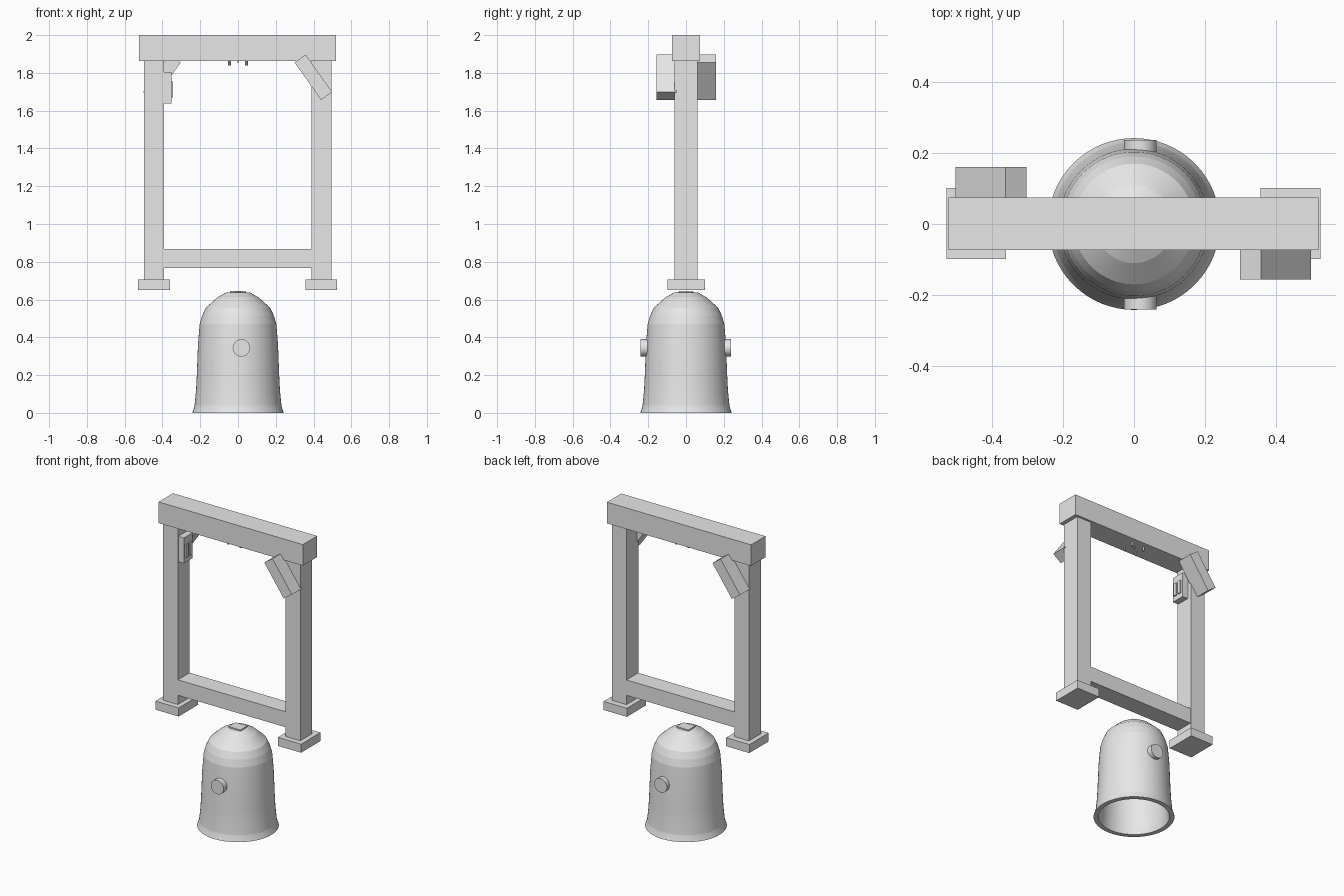
import bpy, bmesh, math
from mathutils import Matrix, Vector

if "Cube" in bpy.data.objects:
    bpy.data.objects.remove(bpy.data.objects["Cube"])

grey = bpy.data.materials.new("light grey")
grey.diffuse_color = (0.8, 0.8, 0.8, 1)
grey.use_nodes = True
grey.node_tree.nodes["Principled BSDF"].inputs["Base Color"].default_value = grey.diffuse_color


def finish(bm, name, smooth=None):
    bmesh.ops.recalc_face_normals(bm, faces=bm.faces)
    me = bpy.data.meshes.new(name)
    bm.to_mesh(me)
    bm.free()
    me.materials.append(grey)
    ob = bpy.data.objects.new(name, me)
    bpy.context.collection.objects.link(ob)
    if smooth:
        bpy.ops.object.select_all(action='DESELECT')
        ob.select_set(True)
        bpy.context.view_layer.objects.active = ob
        bpy.ops.object.shade_smooth_by_angle(angle=math.radians(smooth))
    return ob


def box(name, lo, hi, tilt=0):
    """Box between two corners, tilted about its own centre around y."""
    lo, hi = Vector(lo), Vector(hi)
    bm = bmesh.new()
    m = (Matrix.Translation((lo + hi) / 2) @ Matrix.Rotation(tilt, 4, 'Y')
         @ Matrix.Diagonal((*(hi - lo), 1)))
    bmesh.ops.create_cube(bm, size=1, matrix=m)
    return finish(bm, name)


def cylinder(name, centre, radius, depth, axis='Z', segs=32):
    bm = bmesh.new()
    rot = Matrix.Rotation(math.pi / 2, 4, 'X') if axis == 'Y' else Matrix()
    bmesh.ops.create_cone(bm, cap_ends=True, segments=segs, radius1=radius,
                          radius2=radius, depth=depth,
                          matrix=Matrix.Translation(centre) @ rot)
    return finish(bm, name, 30)


def lathe(name, profile, segs=64):
    bm = bmesh.new()
    vs = [bm.verts.new((r, 0, z)) for r, z in profile]
    es = [bm.edges.new(p) for p in zip(vs, vs[1:])]
    bmesh.ops.spin(bm, geom=vs + es, cent=(0, 0, 0), axis=(0, 0, 1),
                   angle=2 * math.pi, steps=segs)
    bmesh.ops.remove_doubles(bm, verts=bm.verts, dist=0.0005)
    return finish(bm, name, 6)


# Timber frame
CX, CY = -0.002, 0.002
box("top_beam", (-0.523, -0.073, 1.862), (0.52, 0.075, 2.0))
box("lower_beam", (-0.40, -0.061, 0.766), (0.395, 0.06, 0.867))
for side, s in (("left", -1), ("right", 1)):
    x = CX + s * 0.443
    box(side + "_post", (x - 0.053, -0.062, 0.70), (x + 0.053, 0.061, 1.87))
    box(side + "_foot", (x - 0.084, -0.098, 0.65), (x + 0.084, 0.101, 0.706))

# Diagonal braces: right one in front, left one behind
tilt = math.atan2(0.141, 0.198)
for name, s in (("front_brace", 1), ("back_brace", -1)):
    x, y = CX + s * 0.401, CY + s * -0.105
    box(name, (x - 0.036, y - 0.053, 1.777 - 0.1215),
        (x + 0.036, y + 0.053, 1.777 + 0.1215), -s * tilt)

# Switch box on the inner face of the left post
box("switch_box", (-0.395, -0.057, 1.638), (-0.352, 0.033, 1.804))
for i, y in enumerate((-0.032, 0.008)):
    box(f"switch_rocker_{i}", (-0.36, y - 0.011, 1.67), (-0.344, y + 0.011, 1.755))

# Hanger fixing under the top beam
box("hanger_plate", (-0.006, -0.006, 1.855), (0.006, 0.006, 1.865))
for i, (sx, sy) in enumerate([(-1, -1), (-1, 1), (1, -1), (1, 1)]):
    cylinder(f"hanger_bolt_{i}", (sx * 0.045, sy * 0.035, 1.852), 0.007, 0.028, segs=12)

# Hollow bell
outer = [(0.242, 0), (0.235, 0.02), (0.23, 0.04), (0.222, 0.12), (0.218, 0.2),
         (0.212, 0.36), (0.203, 0.47), (0.19, 0.515), (0.17, 0.557),
         (0.11, 0.611), (0.062, 0.638), (0, 0.64)]
inner = [(0, 0.61), (0.10, 0.585), (0.15, 0.54), (0.18, 0.46), (0.19, 0.36),
         (0.197, 0.2), (0.205, 0.04), (0.212, 0)]
lathe("bell", outer + inner + outer[:1])
box("bell_cap", (-0.043, -0.036, 0.62), (0.043, 0.036, 0.646))

# Round bosses on the bell's front and back
for name, y in (("front_boss", -0.222), ("back_boss", 0.218)):
    cylinder(name, (0.018, y, 0.344), 0.046, 0.038, 'Y')
